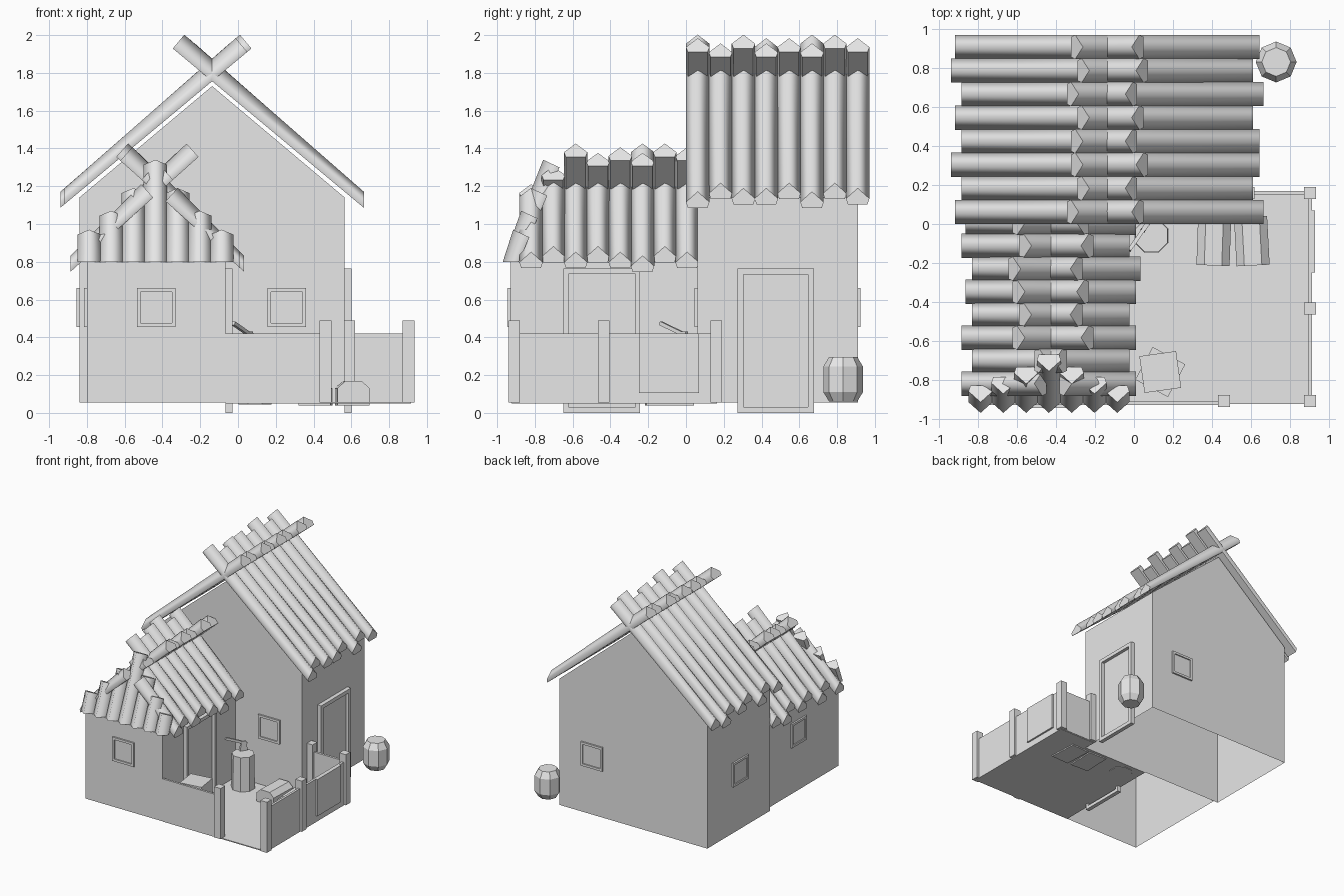
import bpy, bmesh, math
from mathutils import Matrix, Vector

cube = bpy.data.objects.get("Cube")
if cube:
    bpy.data.objects.remove(cube)

GREY = bpy.data.materials.new("plain_grey")
GREY.use_nodes = True
GREY.diffuse_color = (0.8, 0.8, 0.8, 1)
GREY.node_tree.nodes["Principled BSDF"].inputs["Base Color"].default_value = (0.8, 0.8, 0.8, 1)


def finish(name, bm, matrix=None):
    bmesh.ops.recalc_face_normals(bm, faces=bm.faces)
    mesh = bpy.data.meshes.new(name)
    bm.to_mesh(mesh)
    bm.free()
    mesh.materials.append(GREY)
    ob = bpy.data.objects.new(name, mesh)
    bpy.context.collection.objects.link(ob)
    if matrix:
        ob.matrix_world = matrix
    return ob


def loft(bm, low, high):
    """Join two matching rings of points into a capped solid."""
    a = [bm.verts.new(p) for p in low]
    b = [bm.verts.new(p) for p in high]
    n = len(a)
    sides = [bm.faces.new((a[i], a[(i + 1) % n], b[(i + 1) % n], b[i])) for i in range(n)]
    caps = [bm.faces.new(a), bm.faces.new(b)]
    return sides, caps


def box(name, x, y, z, matrix=None):
    bm = bmesh.new()
    ring = [(x[0], y[0]), (x[1], y[0]), (x[1], y[1]), (x[0], y[1])]
    loft(bm, [(*p, z[0]) for p in ring], [(*p, z[1]) for p in ring])
    return finish(name, bm, matrix)


def prism(name, profile, y0, y1, open_bottom=False, matrix=None):
    """Extrude an x-z profile along y; its first edge is the bottom."""
    bm = bmesh.new()
    sides, _ = loft(bm, [(x, y0, z) for x, z in profile], [(x, y1, z) for x, z in profile])
    if open_bottom:
        bmesh.ops.delete(bm, geom=[sides[0]], context='FACES_ONLY')
    return finish(name, bm, matrix)


LOG = [(-0.052, 0), (0.052, 0), (0.062, 0.35), (0, 1), (-0.062, 0.35)]


def log(name, a, b, side, up_a, up_b):
    """Split log with a flat underside and rounded back, from a up to b."""
    a, b, side = Vector(a), Vector(b), Vector(side)
    bm = bmesh.new()
    sides, caps = loft(bm, [a + side * s + Vector(up_a) * t for s, t in LOG],
                       [b + side * s + Vector(up_b) * t for s, t in LOG])
    for f in sides[1:]:
        f.smooth = True
    for f in caps + sides[:1]:
        for e in f.edges:
            e.smooth = False
    return finish(name, bm)


def log_roof(name, cx, half, over, eave, slope, y0, step, plans, trims):
    """Two rows of logs crossing over the ridge; letters give log lengths."""
    cut = {'l': 0, 'm': 0.022, 's': 0.055}
    norm = Vector((slope, 0, 1)).normalized() * 0.095
    for side, label in ((1, "left"), (-1, "right")):
        for i, c in enumerate(plans[side]):
            y = y0 + i * step
            low, top = half - cut[c], -over + cut[c] + trims.get(i, 0)
            a = (cx + side * low, y, eave + slope * (half - low))
            b = (cx + side * top, y, eave + slope * (half - top))
            log(f"{name}_{label}_log_{i}", a, b, (0, 1, 0), (0, 0, 0.085),
                (norm.x * side, 0, norm.z))


def framed(name, x, y, z, turn, w, h, depth, border, recess):
    """Panel on a wall with a raised border; faces -y before turning."""
    bm = bmesh.new()
    r = [(-w / 2, 0), (w / 2, 0), (w / 2, h), (-w / 2, h)]
    _, caps = loft(bm, [(u, 0, v) for u, v in r], [(u, -depth, v) for u, v in r])
    bmesh.ops.recalc_face_normals(bm, faces=bm.faces)
    bmesh.ops.inset_individual(bm, faces=[caps[1]], thickness=border)
    pane = bmesh.ops.extrude_discrete_faces(bm, faces=[caps[1]])["faces"][0]
    bmesh.ops.translate(bm, verts=pane.verts, vec=(0, recess, 0))
    finish(name, bm, Matrix.Translation((x, y, z)) @ Matrix.Rotation(math.radians(turn), 4, 'Z'))


def lathe(name, x, y, rings, sides, turn=0):
    """Faceted round solid from (radius, height) rings."""
    bm = bmesh.new()
    loops = []
    for r, z in rings:
        angles = [turn + math.tau * i / sides for i in range(sides)]
        loops.append([bm.verts.new((x + r * math.cos(t), y + r * math.sin(t), z)) for t in angles])
    for a, b in zip(loops, loops[1:]):
        for i in range(sides):
            j = (i + 1) % sides
            bm.faces.new((a[i], a[j], b[j], b[i]))
    bm.faces.new(loops[0])
    bm.faces.new(loops[-1])
    return finish(name, bm)


FLOOR = 0.055

# House walls, open underneath
prism("main_house", [(-0.84, FLOOR), (0.565, FLOOR), (0.565, 1.14), (-0.137, 1.73), (-0.84, 1.14)],
      0.06, 0.91, True)
prism("front_wing", [(-0.80, FLOOR), (-0.065, FLOOR), (-0.065, 0.8), (-0.80, 0.8)],
      -0.93, 0.06, True)

# Log roofs
log_roof("main_roof", -0.137, 0.803, 0.208, 1.086, 0.834, 0.062, 0.121,
         {1: "lsmmslsm", -1: "mslsmslm"}, {})
log_roof("wing_roof", -0.427, 0.46, 0.218, 0.747, 0.897, -0.82, 0.118,
         {1: "msmsmlsm", -1: "lslsmslm"}, {0: 0.24, 1: 0.08})

# Leaning logs closing the front of the wing roof
for i in range(-3, 4):
    rise = (0.5, 0.35, 0.23, 0.13)[abs(i)]
    x = -0.437 + i * 0.117
    log(f"wing_front_log_{i + 3}", (x, -0.885, 0.8), (x, -0.885 + rise * 0.43, 0.8 + rise),
        (1, 0, 0), (0, -0.085, 0), (0, -0.086, 0.04))

# Windows and doors
for name, x, y, turn in (("wing_front", -0.433, -0.93, 0), ("main_front", 0.258, 0.06, 0),
                         ("main_back", 0.255, 0.91, 180), ("main_side", -0.84, 0.47, -90),
                         ("wing_side", -0.80, -0.38, -90)):
    framed(name + "_window", x, y, 0.455, turn, 0.205, 0.205, 0.014, 0.028, 0.01)
framed("main_door", 0.565, 0.475, 0, 90, 0.405, 0.765, 0.035, 0.045, 0.028)
framed("wing_door", -0.065, -0.445, 0, 90, 0.405, 0.765, 0.035, 0.04, 0.028)

# Porch deck
box("deck", (-0.065, 0.915), (-0.925, 0.06), (0.05, 0.058))
box("deck_side", (0.565, 0.915), (0.06, 0.165), (0.05, 0.058))

# Fence
for i, (x, y) in enumerate([(0.463, -0.91), (0.903, -0.91), (0.903, -0.435),
                            (0.903, 0.16), (0.588, 0.16)]):
    box(f"fence_post_{i}", (x - 0.031, x + 0.031), (y - 0.031, y + 0.031), (FLOOR, 0.49))
box("front_fence", (-0.065, 0.44), (-0.93, -0.912), (FLOOR, 0.42))
box("side_fence", (0.895, 0.915), (-0.9, 0.16), (FLOOR, 0.42))
box("back_fence", (0.57, 0.9), (0.15, 0.17), (FLOOR, 0.42))
box("fence_board", (0.915, 0.93), (-0.25, 0.07), (0.105, 0.42))

# Barrel by the main door
lathe("barrel", 0.73, 0.832, [(0.074, 0.06), (0.105, 0.11), (0.105, 0.245), (0.074, 0.297)], 8)

# Chopping block with axe
lathe("chopping_block", 0.09, -0.06, [(0.095, 0.045), (0.09, 0.35)], 8, math.pi / 8)
handle_low, handle_top = Vector((0.075, 0.01, 0.405)), Vector((-0.025, -0.135, 0.475))
mid = (handle_low + handle_top) / 2
aim = (handle_top - handle_low).to_track_quat('Z', 'Y').to_matrix().to_4x4()
box("axe_handle", (-0.01, 0.01), (-0.01, 0.01), (-0.095, 0.095), Matrix.Translation(mid) @ aim)
heading = Matrix.Rotation(math.atan2(0.145, 0.1), 4, 'Z')
prism("axe_head", [(-0.035, -0.075), (0.035, -0.075), (0.018, 0.02), (-0.018, 0.02)],
      -0.012, 0.012, matrix=Matrix.Translation((0.06, -0.012, 0.41)) @ heading)

# Stacked crates
for name, z, turn in (("lower_crate", 0.055, -28), ("upper_crate", 0.225, 8)):
    box(name, (-0.095, 0.095), (-0.095, 0.095), (0, 0.17),
        Matrix.Translation((0.135, -0.76, z)) @ Matrix.Rotation(math.radians(turn), 4, 'Z'))

# Round-topped chests
for name, x, turn in (("chest_near_block", 0.41, -2), ("chest_near_fence", 0.605, 3)):
    prism(name, [(-0.085, 0.04), (0.085, 0.04), (0.085, 0.13), (0.045, 0.168), (-0.045, 0.168),
                 (-0.085, 0.13)], -0.125, 0.125,
          matrix=Matrix.Translation((x, -0.088, 0)) @ Matrix.Rotation(math.radians(turn), 4, 'Z'))
